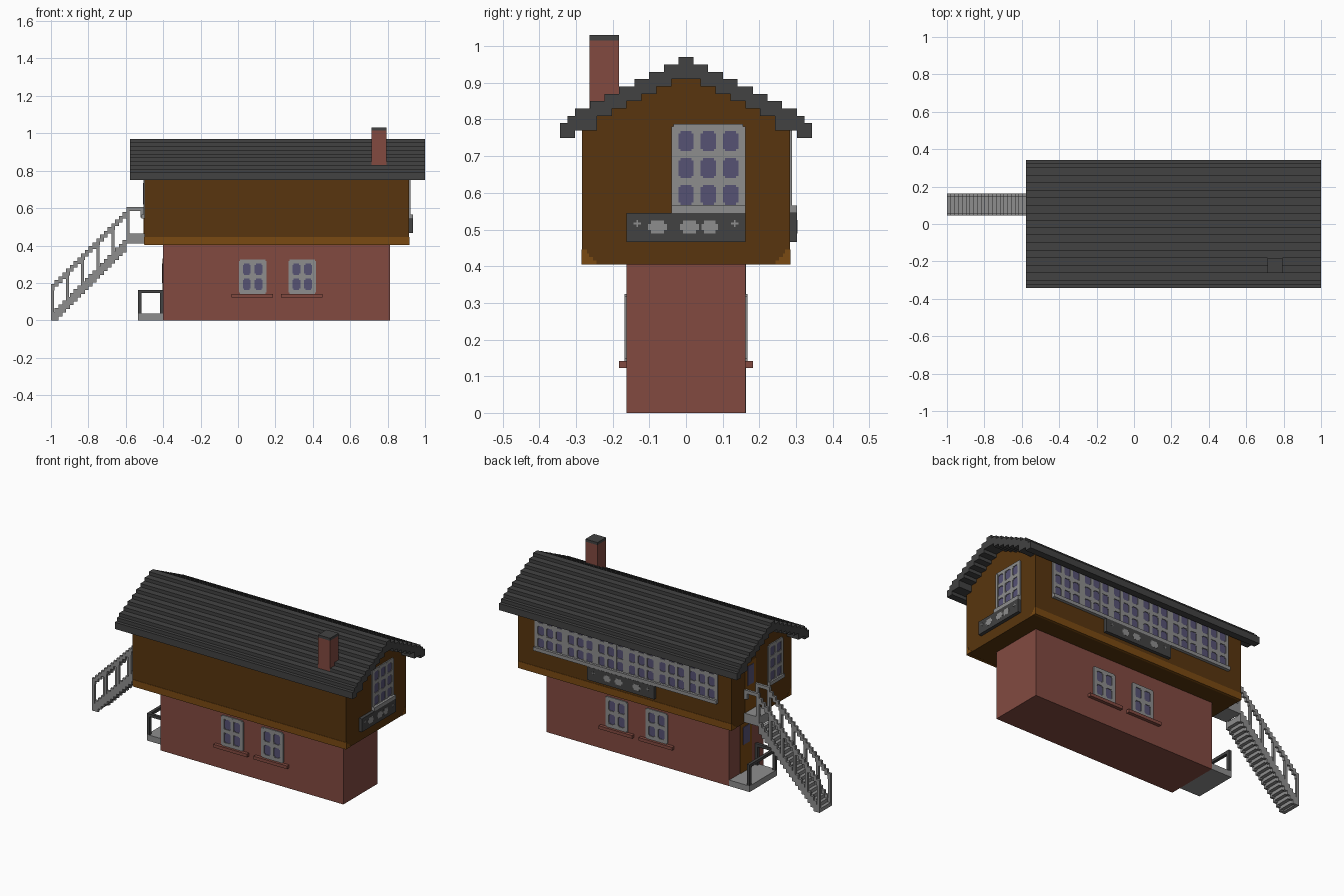
import bpy
import bmesh

cube = bpy.data.objects.get("Cube")
if cube:
    bpy.data.objects.remove(cube, do_unlink=True)


def material(name, r, g, b):
    col = [((c / 255 + 0.055) / 1.055) ** 2.4 for c in (r, g, b)] + [1.0]
    m = bpy.data.materials.new(name)
    m.use_nodes = True
    m.diffuse_color = col
    bsdf = next(n for n in m.node_tree.nodes if n.type == 'BSDF_PRINCIPLED')
    bsdf.inputs["Base Color"].default_value = col
    bsdf.inputs["Roughness"].default_value = 0.9
    return m


BRICK = material("red brick", 130, 74, 64)
WOOD = material("dark brown wood", 88, 53, 14)
TRIM = material("light brown wood", 122, 74, 18)
SLATE = material("dark grey slate", 66, 66, 66)
GREY = material("light grey paint", 141, 141, 141)
GLASS = material("violet glass", 86, 82, 116)


def finish(name, bm, mat):
    bmesh.ops.recalc_face_normals(bm, faces=bm.faces)
    me = bpy.data.meshes.new(name)
    bm.to_mesh(me)
    bm.free()
    me.materials.append(mat)
    ob = bpy.data.objects.new(name, me)
    bpy.context.collection.objects.link(ob)
    return ob


def boxes(name, mat, items):
    """One object from boxes given as (x0, x1, y0, y1, z0, z1)."""
    bm = bmesh.new()
    for x0, x1, y0, y1, z0, z1 in items:
        vs = bmesh.ops.create_cube(bm, size=1)["verts"]
        for v in vs:
            v.co = (x1 if v.co.x > 0 else x0, y1 if v.co.y > 0 else y0, z1 if v.co.z > 0 else z0)
    return finish(name, bm, mat)


def prism(name, mat, profile, x0, x1):
    """Extrude a closed (y, z) outline along x."""
    bm = bmesh.new()
    f = bm.faces.new([bm.verts.new((x0, y, z)) for y, z in profile])
    new = bmesh.ops.extrude_face_region(bm, geom=[f])["geom"]
    bmesh.ops.translate(bm, vec=(x1 - x0, 0, 0),
                        verts=[g for g in new if isinstance(g, bmesh.types.BMVert)])
    return finish(name, bm, mat)


def stairline(steps):
    """Stepped outline over the ridge from (half width, height) pairs, outermost first."""
    right = []
    for i, (w, h) in enumerate(steps):
        right.append((w, h))
        if i + 1 < len(steps):
            right.append((steps[i + 1][0], h))
    return right + [(-y, z) for y, z in reversed(right)]


def on_wall(side, plane, u0, u1, z0, z1, d0, d1):
    """Box on a wall: side is 'x' or 'y' with sign, d is distance outward."""
    s = 1 if side[0] == '+' else -1
    a, b = sorted((plane + s * d0, plane + s * d1))
    return (a, b, u0, u1, z0, z1) if side[1] == 'x' else (u0, u1, a, b, z0, z1)


def window(name, side, plane, u0, u1, z0, z1, cols, rows, bar=0.019):
    """Glass plate with a grid of bars and small blocks in the pane corners."""
    boxes(name + "_glass", GLASS, [on_wall(side, plane, u0 + .01, u1 - .01, z0 + .005, z1 - .01, -.005, .002)])
    pu = (u1 - u0 - bar) / cols
    pz = (z1 - z0 - bar) / rows
    bars = []
    for i in range(cols + 1):
        bars.append(on_wall(side, plane, u0 + i * pu, u0 + i * pu + bar, z0 + .006, z1 - .006, -.005, .006))
    for j in range(rows + 1):
        zz = z0 + j * pz
        bars.append(on_wall(side, plane, u0 + .006, u1 - .006, zz, zz + bar, -.005, .0055))
    c = .006
    for i in range(cols):
        for j in range(rows):
            for a in (u0 + i * pu + bar, u0 + (i + 1) * pu - c):
                for b in (z0 + j * pz + bar, z0 + (j + 1) * pz - c):
                    bars.append(on_wall(side, plane, a, a + c, b, b + c, -.005, .005))
    boxes(name + "_frame", GREY, bars)


# Lower brick storey
boxes("lower_storey", BRICK, [(-.40, .812, -.162, .162, 0, .41)])

# Stepped slate roof and the gabled timber storey beneath it
top = [(.343, .79), (.323, .81), (.302, .83), (.262, .85), (.222, .87), (.182, .89),
       (.141, .91), (.101, .93), (.06, .95), (.02, .97)]
under = [(.283, .77), (.243, .81), (.202, .83), (.162, .85), (.121, .87), (.081, .89), (.04, .91)]
eaves = [(.343, .75), (.302, .75), (.302, .77)]
lower_line = stairline(under)
prism("roof", SLATE,
      stairline(top) + [(-y, z) for y, z in eaves] + lower_line[::-1] + eaves[::-1], -.577, 1.0)
prism("upper_storey", WOOD, [(.283, .405)] + lower_line + [(-.283, .405)], -.50, .915)

# Lighter timber beam along both long sides with stepped corner brackets
boxes("side_beams", TRIM, [(-.501, .916, min(s * .27, s * .285), max(s * .27, s * .285), .404, .445)
                           for s in (-1, 1)])
brackets = []
for x0, x1 in ((-.502, -.49), (.905, .917)):
    for k in range(4):
        w = .04 - .01 * k
        for s in (-1, 1):
            a, b = sorted((s * .284, s * (.284 - w)))
            brackets.append((x0, x1, a, b, .405 + .01 * k, .415 + .01 * k))
boxes("corner_brackets", TRIM, brackets)

# Chimney
boxes("chimney", BRICK, [(.715, .795, -.263, -.182, .78, 1.015)])
boxes("chimney_cap", SLATE, [(.715, .795, -.263, -.182, 1.015, 1.03)])

# Lower windows with brick sills, front and back
for label, side, plane in (("front", "-y", -.162), ("back", "+y", .162)):
    for n, u in enumerate((.005, .27)):
        window(f"{label}_lower_window_{n + 1}", side, plane, u, u + .147, .142, .324, 2, 2, .021)
        boxes(f"{label}_sill_{n + 1}", BRICK, [on_wall(side, plane, u - .04, u + .182, .123, .142, 0, .02)])

# Upper windows: long band at the back, one on each end
for n in range(6):
    u = -.41 + n * .202
    window(f"back_upper_window_{n + 1}", "+y", .283, u, u + .202, .548, .787, 3, 3)
boxes("back_upper_sill", GREY, [(-.41, .802, .283, .302, .545, .566)])
window("left_end_window", "+x", .915, -.04, .162, .548, .787, 3, 3)
boxes("left_end_sill", GREY, [(.915, .935, -.04, .162, .545, .566)])
window("right_end_window", "-x", -.50, -.20, -.06, .548, .787, 2, 3)
boxes("right_end_sill", GREY, [(-.515, -.50, -.20, -.06, .545, .566)])


# Dark boards with pale abstract ornament
def board(name, side, plane, u0, u1):
    boxes(name, SLATE, [on_wall(side, plane, u0, u1, .466, .545, 0, .02)])
    mid, w = (u0 + u1) / 2, u1 - u0
    deco = []
    for f, hw in ((-.24, .026), (.03, .026), (.2, .022)):
        for a, b in ((1, .008), (.7, .018)):
            c = mid + f * w
            deco.append(on_wall(side, plane, c - hw * a, c + hw * a, .507 - b, .507 + b, .018, .0205 + b / 50))
    for f in (-.41, .41):
        c = mid + f * w
        deco.append(on_wall(side, plane, c - .01, c + .01, .514, .519, .018, .021))
        deco.append(on_wall(side, plane, c - .0025, c + .0025, .507, .526, .018, .0212))
    boxes(name + "_ornament", GREY, deco)


board("left_end_board", "+x", .915, -.162, .162)
board("back_board", "+y", .283, 0, .445)

# Doors on the stair end
boxes("upper_door", TRIM, [(-.504, -.49, .055, .16, .46, .76)])
boxes("upper_door_glass", GLASS, [(-.507, -.495, .078, .137, .62, .735)])
boxes("lower_door", TRIM, [(-.404, -.39, -.05, .06, .036, .33)])
boxes("lower_door_glass", GLASS, [(-.407, -.395, -.027, .037, .2, .305)])

# Porch with railing on two sides
boxes("porch_floor", GREY, [(-.535, -.40, -.10, .162, 0, .036)])
boxes("porch_railing", SLATE, [
    (-.535, -.517, -.10, -.082, .036, .15), (-.418, -.40, -.10, -.082, .036, .15),
    (-.535, -.517, .144, .162, .036, .15),
    (-.535, -.40, -.10, -.082, .146, .163), (-.535, -.517, -.082, .162, .146, .163)])

# Outside staircase: treads, stringers, posts and handrails
S = .0202
treads, strings, rails = [], [], []
sides = ((.045, .06), (.148, .163))
for i in range(20):
    x, z = -1 + i * S, i * S
    treads.append((x, x + S, .06, .148, max(0, z - .012), z + .022))
    for y0, y1 in sides:
        strings.append((x, x + S, y0, y1, max(0, z - .02), z + .045))
        rails.append((x, x + S, y0, y1, z + .16, z + .195))
        if i % 4 == 0:
            rails.append((x, x + .016, y0, y1, z + .04, z + .17))
boxes("stair_treads", GREY, treads)
boxes("stair_stringers", GREY, strings)
boxes("landing", GREY, [(-.597, -.50, .045, .163, .41, .465)])
for y0, y1 in sides:
    rails += [(-.597, -.50, y0, y1, .585, .605), (-.597, -.58, y0, y1, .46, .585),
              (-.52, -.50, y0, y1, .55, .585)]
boxes("stair_railings", GREY, rails)
